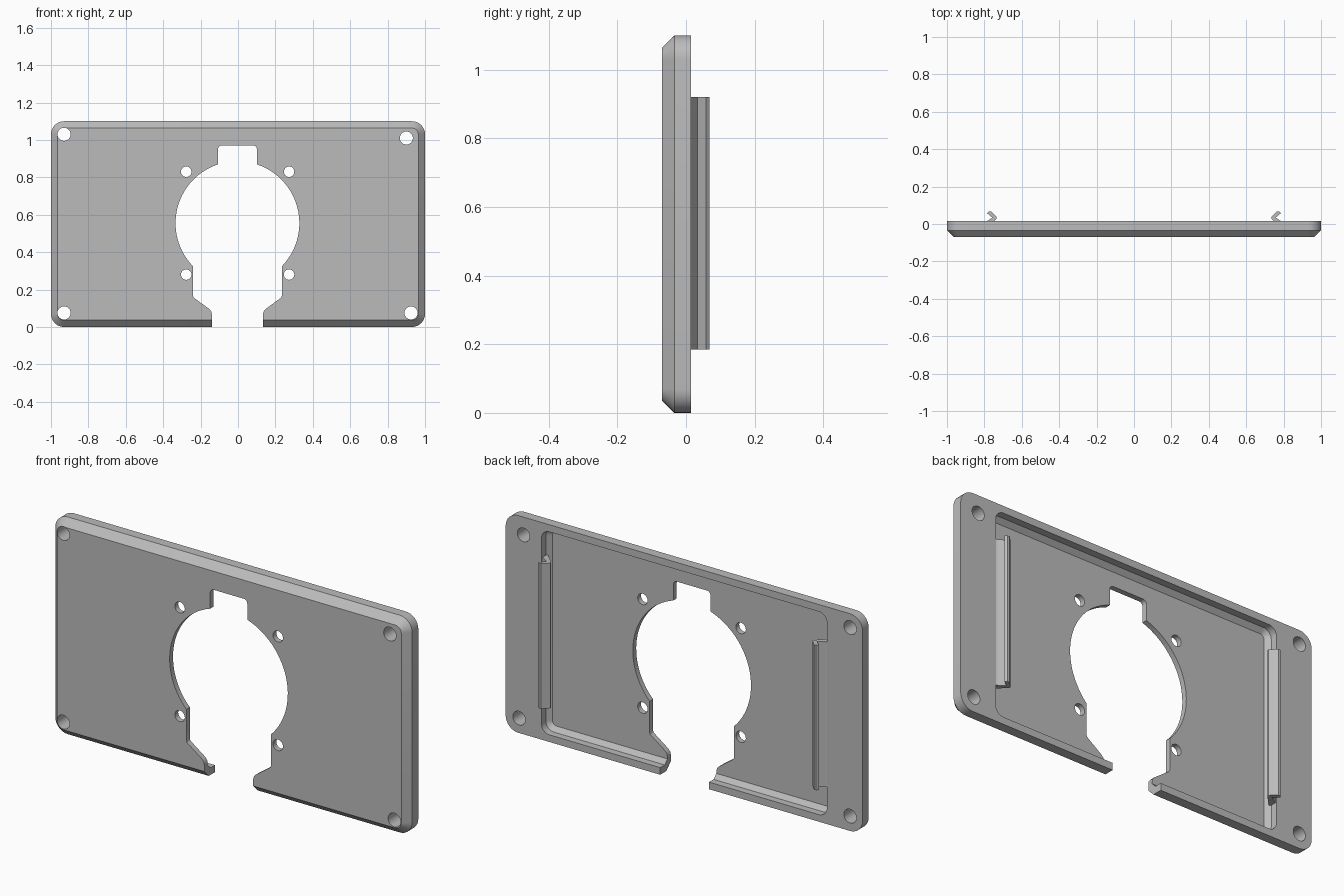
import bpy, bmesh
from math import sin, cos, pi, atan2, radians
from mathutils import Vector

cube = bpy.data.objects.get("Cube")
if cube:
    bpy.data.objects.remove(cube, do_unlink=True)

grey = bpy.data.materials.new("plain grey")
grey.use_nodes = True
colour = (0.5, 0.5, 0.5, 1)
grey.diffuse_color = colour
grey.node_tree.nodes["Principled BSDF"].inputs["Base Color"].default_value = colour

BACK = 0.015
FRONT = -0.07


def arc(cx, cz, r, a0, a1, n):
    return [(cx + r * cos(a0 + (a1 - a0) * i / n),
             cz + r * sin(a0 + (a1 - a0) * i / n)) for i in range(n + 1)]


def rounded_rect(half, z0, z1, r, inset=0):
    """Outline of a rounded rectangle, moved inwards by inset."""
    half, z0, z1, r = half - inset, z0 + inset, z1 - inset, max(r - inset, 0.008)
    corners = [(half - r, z1 - r), (r - half, z1 - r), (r - half, z0 + r), (half - r, z0 + r)]
    points = []
    for i, (cx, cz) in enumerate(corners):
        points += arc(cx, cz, r, i * pi / 2, (i + 1) * pi / 2, 8)
    return points


def loft(bm, rings):
    """Closed solid through outlines given as (y, [(x, z), ...])."""
    rows = [[bm.verts.new((x, y, z)) for x, z in pts] for y, pts in rings]
    for a, b in zip(rows, rows[1:]):
        for i in range(len(a)):
            j = (i + 1) % len(a)
            bm.faces.new((a[i], a[j], b[j], b[i]))
    bm.faces.new(rows[0])
    bm.faces.new(rows[-1])


def make_object(name, bm):
    bmesh.ops.recalc_face_normals(bm, faces=bm.faces)
    mesh = bpy.data.meshes.new(name)
    bm.to_mesh(mesh)
    bm.free()
    mesh.materials.append(grey)
    obj = bpy.data.objects.new(name, mesh)
    bpy.context.collection.objects.link(obj)
    return obj


def select_only(obj):
    bpy.ops.object.select_all(action="DESELECT")
    obj.select_set(True)
    bpy.context.view_layer.objects.active = obj


def cut(target, cutter):
    mod = target.modifiers.new("cut", "BOOLEAN")
    mod.operation = "DIFFERENCE"
    mod.solver = "EXACT"
    mod.object = cutter
    select_only(target)
    bpy.ops.object.modifier_apply(modifier=mod.name)
    bpy.data.objects.remove(cutter, do_unlink=True)


# Cover plate with a bevelled front rim
bm = bmesh.new()
outer = (1, 0, 1.1, 0.07)
loft(bm, [(FRONT, rounded_rect(*outer, 0.036)),
          (-0.034, rounded_rect(*outer)),
          (BACK, rounded_rect(*outer))])
plate = make_object("cover_plate", bm)

# Back recess with a sloped foot
bm = bmesh.new()
inner = (0.8, 0.036, 1.064, 0.045)
loft(bm, [(-0.043, rounded_rect(*inner, 0.022)),
          (-0.021, rounded_rect(*inner)),
          (0.1, rounded_rect(*inner))])
cut(plate, make_object("recess_cutter", bm))

# Central opening: round, with a top notch and a narrowing bottom slot
bm = bmesh.new()
cx, cz, r = -0.003, 0.555, 0.331
notch, slot, gap = 0.104, 0.237, 0.137
top = (r * r - notch * notch) ** 0.5
low = (r * r - slot * slot) ** 0.5
half = arc(notch - 0.02, 0.95, 0.02, pi / 2, 0, 5)
half += arc(0, cz, r, atan2(top, notch), atan2(-low, slot), 28)
half += [(slot, 0.165), (slot - 0.004, 0.156), (gap + 0.012, 0.095),
         (gap + 0.003, 0.083), (gap, 0.07), (gap, -0.1)]
outline = [(cx + x, z) for x, z in half] + [(cx - x, z) for x, z in reversed(half)]
loft(bm, [(-0.2, outline), (0.2, outline)])

# Corner mounting holes and the four holes around the opening
holes = [(-0.93, 1.03, 0.035), (0.9, 1.01, 0.035),
         (-0.93, 0.075, 0.035), (0.925, 0.075, 0.035)]
holes += [(x, z, 0.028) for x in (-0.277, 0.273) for z in (0.28, 0.83)]
for x, z, radius in holes:
    ring = arc(x, z, radius, 0, 2 * pi, 24)[:-1]
    loft(bm, [(-0.2, ring), (0.2, ring)])
cut(plate, make_object("hole_cutter", bm))

select_only(plate)
bpy.ops.object.shade_smooth_by_angle(angle=radians(30))

# Hooked clips on both sides of the recess
profile = [(0.82, 0), (0.79, 0.013), (0.757, 0.034), (0.786, 0.058), (0.777, 0.068),
           (0.765, 0.068), (0.734, 0.037), (0.734, 0.03), (0.775, -0.012),
           (0.8, -0.035), (0.82, -0.035)]
for name, side in (("left_clip", 1), ("right_clip", -1)):
    bm = bmesh.new()
    face = bm.faces.new([bm.verts.new((side * x, y, 0.185)) for x, y in profile])
    extruded = bmesh.ops.extrude_face_region(bm, geom=[face])["geom"]
    bmesh.ops.translate(bm, vec=Vector((0, 0, 0.735)),
                        verts=[v for v in extruded if isinstance(v, bmesh.types.BMVert)])
    make_object(name, bm)
